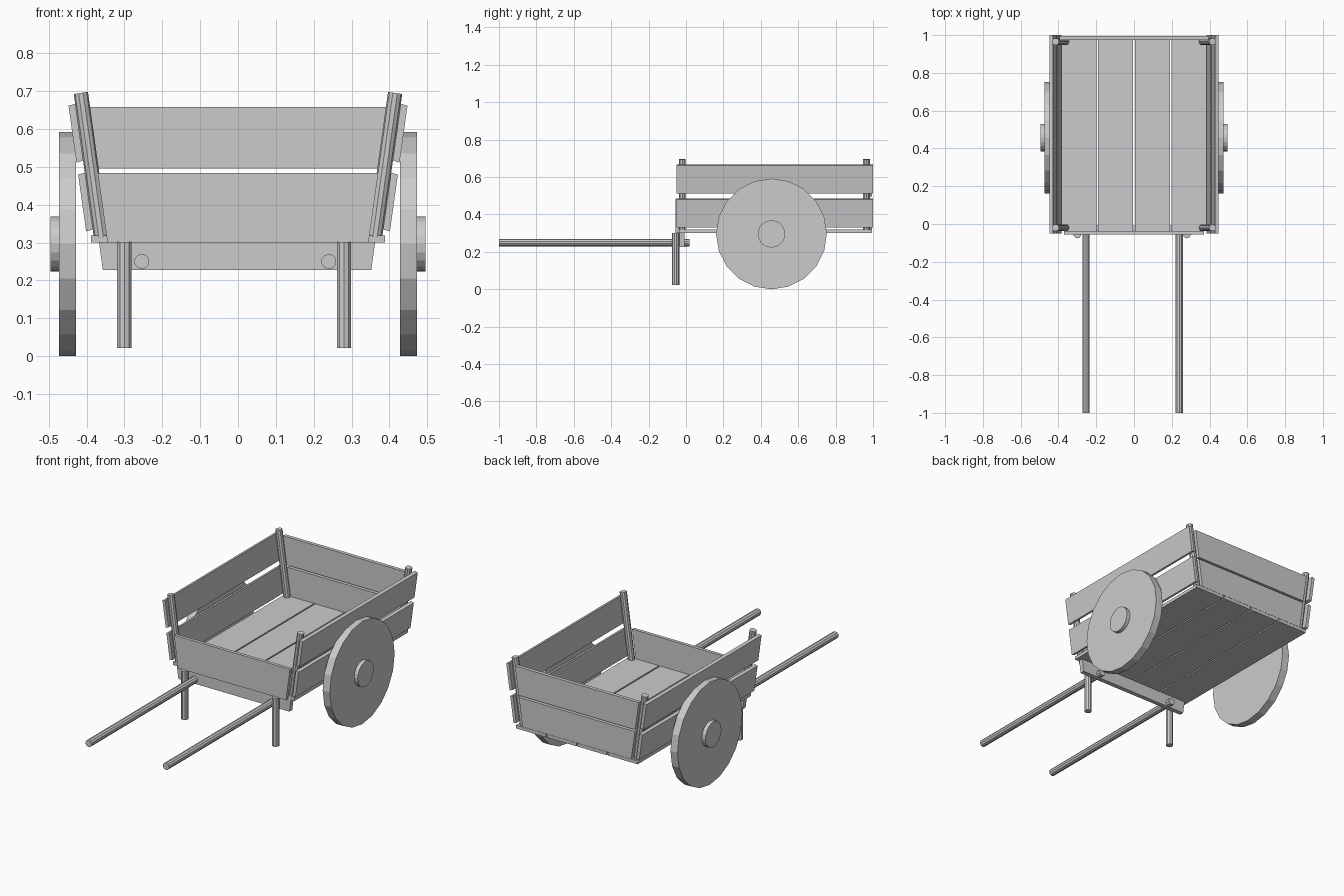
import bpy, bmesh, math
from mathutils import Vector

if "Cube" in bpy.data.objects:
    bpy.data.objects.remove(bpy.data.objects["Cube"])

TILT = 0.14                      # outward lean of the sides (dx per dz)


def prism(name, profile, axis, lo, hi):
    """Extrude a 2D profile (x,z) along y or (x,y) along z."""
    bm = bmesh.new()

    def put(p, d):
        return (p[0], d, p[1]) if axis == 'y' else (p[0], p[1], d)
    f = bm.faces.new([bm.verts.new(put(p, lo)) for p in profile])
    ext = bmesh.ops.extrude_face_region(bm, geom=[f])
    verts = [e for e in ext['geom'] if isinstance(e, bmesh.types.BMVert)]
    step = Vector((0, hi - lo, 0)) if axis == 'y' else Vector((0, 0, hi - lo))
    bmesh.ops.translate(bm, verts=verts, vec=step)
    bmesh.ops.recalc_face_normals(bm, faces=bm.faces)
    mesh = bpy.data.meshes.new(name)
    bm.to_mesh(mesh)
    bm.free()
    ob = bpy.data.objects.new(name, mesh)
    bpy.context.collection.objects.link(ob)
    return ob


def rod(name, a, b, r, sides=10):
    """Cylinder between two points."""
    a, b = Vector(a), Vector(b)
    bpy.ops.mesh.primitive_cylinder_add(vertices=sides, radius=r, depth=(b - a).length,
                                        location=(a + b) / 2)
    ob = bpy.context.object
    ob.name = name
    ob.rotation_euler = (b - a).to_track_quat('Z', 'Y').to_euler()
    return ob


def post_x(z):
    return 0.415 + (z - 0.695) * TILT


def end_board(name, z0, z1, y0, y1):
    """Board with slanted ends fitted between the corner posts."""
    w0, w1 = post_x(z0) - 0.015, post_x(z1) - 0.015
    prism(name, [(-w0, z0), (w0, z0), (w1, z1), (-w1, z1)], 'y', y0, y1)


# Floor planks
for i in range(4):
    x0 = -0.388 + i * 0.194 + (0.004 if i else 0)
    x1 = -0.388 + (i + 1) * 0.194 - (0.004 if i < 3 else 0)
    prism(f"floor_plank_{i + 1}", [(x0, -0.038), (x1, -0.038), (x1, 0.995), (x0, 0.995)],
          'z', 0.300, 0.319)

for s, side in ((-1, "left"), (1, "right")):
    # Leaning corner posts
    for y, end in ((-0.02, "front"), (0.965, "back")):
        rod(f"{end}_{side}_post", (s * post_x(0.312), y, 0.312),
            (s * post_x(0.695), y, 0.695), 0.019)
    # Side planks nailed to the outside of the posts
    for z0, z1, lvl in ((0.332, 0.482, "lower"), (0.514, 0.664, "upper")):
        a, b = post_x(z0) + 0.019, post_x(z1) + 0.019
        t, dz = 0.018, 0.0025
        prism(f"{side}_{lvl}_plank",
              [(s * a, z0 + dz), (s * (a + t), z0 - dz), (s * (b + t), z1 - dz), (s * b, z1 + dz)],
              'y', -0.05, 1.0)
    # Solid wheel and hub
    rod(f"{side}_wheel", (s * 0.428, 0.457, 0.296), (s * 0.473, 0.457, 0.296), 0.296, 20)
    rod(f"{side}_hub", (s * 0.46, 0.457, 0.296), (s * 0.495, 0.457, 0.296), 0.073, 20)
    # Handle and resting leg
    hx, lx = s * 0.247 - 0.007, s * 0.29 - 0.01
    rod(f"{side}_handle", (hx, -1.0, 0.25), (hx, 0.018, 0.25), 0.02)
    rod(f"{side}_leg", (lx, -0.056, 0.022), (lx, -0.056, 0.302), 0.02)

# Front board, tail boards
end_board("front_board", 0.300, 0.484, -0.055, -0.036)
end_board("lower_tail_board", 0.320, 0.484, 0.974, 0.995)
end_board("upper_tail_board", 0.495, 0.658, 0.974, 0.995)

# Cross beam carrying the handles
prism("cross_beam", [(-0.357, 0.227), (0.352, 0.227), (0.362, 0.300), (-0.367, 0.300)],
      'y', -0.034, -0.008)
